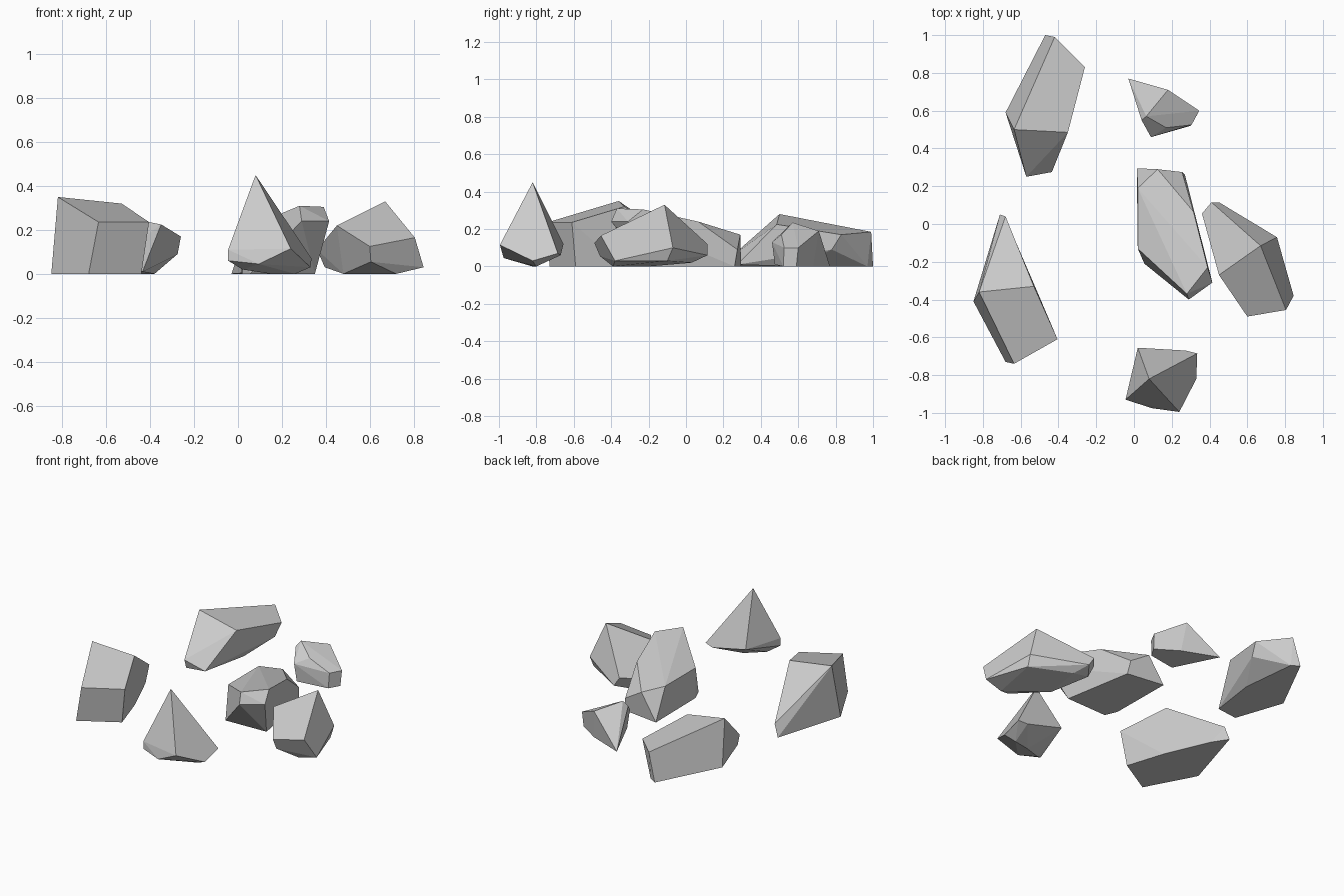
import bpy, bmesh, math

stone = bpy.data.materials.new("stone_grey")
stone.diffuse_color = (0.6, 0.6, 0.6, 1)


def rock(name, corners):
    """Faceted boulder: convex hull of a few corners, nearly flat facets merged."""
    bm = bmesh.new()
    for c in corners:
        bm.verts.new(c)
    hull = bmesh.ops.convex_hull(bm, input=bm.verts)
    loose = {g for g in hull["geom_interior"] + hull["geom_unused"]
             if isinstance(g, bmesh.types.BMVert)}
    bmesh.ops.delete(bm, geom=list(loose), context='VERTS')
    bmesh.ops.dissolve_limit(bm, angle_limit=math.radians(7),
                             verts=bm.verts, edges=bm.edges)
    bmesh.ops.recalc_face_normals(bm, faces=bm.faces)
    mesh = bpy.data.meshes.new(name)
    bm.to_mesh(mesh)
    bm.free()
    mesh.materials.append(stone)
    bpy.context.collection.objects.link(bpy.data.objects.new(name, mesh))


# long ridged rock, front left
rock("rock_front_left", [
    (-.82, -.36, .35), (-.53, -.33, .32), (-.635, -.74, .236), (-.405, -.61, .236),
    (-.68, .04, .08), (-.71, .05, 0), (-.85, -.41, 0), (-.68, -.73, 0),
    (-.44, -.59, 0), (-.52, -.34, 0), (-.645, -.05, 0)])

# long sloping rock, back left
rock("rock_back_left", [
    (-.635, .50, .28), (-.35, .485, .225), (-.42, .99, .185), (-.26, .83, .17),
    (-.275, .78, .09), (-.57, .25, .06), (-.57, .27, 0), (-.435, .275, .01),
    (-.38, .60, 0), (-.47, 1.0, 0), (-.42, .97, 0), (-.68, .59, 0)])

# broad slab in the middle
rock("rock_middle", [
    (.28, -.37, .31), (.39, -.23, .305), (.29, -.40, .24), (.415, -.31, .24),
    (.02, -.13, .20), (.02, .19, .20), (.125, .29, .17), (.315, .065, .24),
    (.255, .275, .09), (.015, .295, 0), (.27, .26, 0), (.35, -.20, 0),
    (.055, -.21, 0), (.02, -.13, 0)])

# peaked rock on the right
rock("rock_right", [
    (.67, -.115, .33), (.45, -.27, .22), (.60, -.49, .125), (.805, -.455, .165),
    (.757, -.07, .10), (.845, -.38, .03), (.36, .055, .11), (.41, .115, .12),
    (.45, .115, .06), (.395, .04, .03), (.50, .03, .02), (.75, -.10, .03),
    (.605, -.46, .055), (.72, -.39, 0), (.48, -.20, 0)])

# small rock at the back
rock("rock_back_small", [
    (.065, .57, .235), (.18, .71, .19), (.17, .51, .17), (.345, .60, .10),
    (.305, .525, .10), (.09, .46, .13), (.04, .55, .20), (-.03, .77, 0),
    (.10, .475, .01), (.30, .52, 0), (.34, .59, 0), (.20, .68, 0)])

# pointed rock at the front
rock("rock_front_pointed", [
    (.08, -.82, .45), (-.045, -.93, .06), (.24, -.995, .115), (.095, -.975, .045),
    (.33, -.82, .03), (.335, -.685, .07), (.275, -.67, .06), (.02, -.655, .12),
    (.02, -.88, .02), (.15, -.82, 0), (.26, -.80, 0), (-.045, -.93, .11)])
